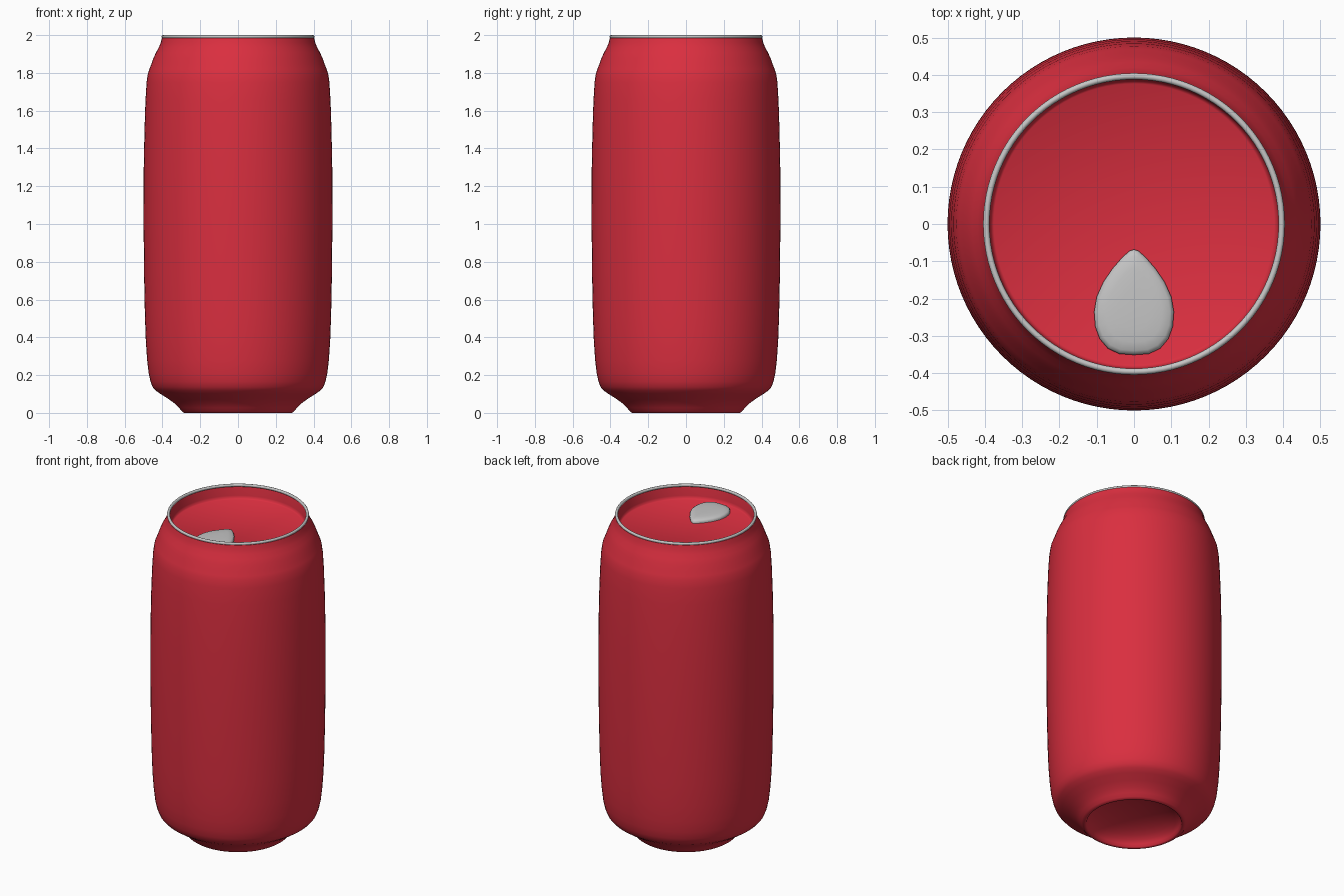
import bpy, bmesh, math

if "Cube" in bpy.data.objects:
    bpy.data.objects.remove(bpy.data.objects["Cube"])

SEGMENTS = 96


def material(name, rgb):
    m = bpy.data.materials.new(name)
    m.diffuse_color = (*rgb, 1.0)
    m.use_nodes = True
    m.node_tree.nodes["Principled BSDF"].inputs["Base Color"].default_value = m.diffuse_color
    return m


RED = material("red paint", (0.70, 0.028, 0.05))
GREY = material("bare metal", (0.56, 0.56, 0.56))


def finish(bm, name, mat, angle=40):
    bmesh.ops.recalc_face_normals(bm, faces=bm.faces)
    me = bpy.data.meshes.new(name)
    bm.to_mesh(me)
    bm.free()
    me.materials.append(mat)
    ob = bpy.data.objects.new(name, me)
    bpy.context.collection.objects.link(ob)
    bpy.ops.object.select_all(action='DESELECT')
    ob.select_set(True)
    bpy.context.view_layer.objects.active = ob
    bpy.ops.object.shade_smooth_by_angle(angle=math.radians(angle))
    return ob


def skin(bm, rings):
    """Bridge successive closed rings of verts; a one-vert ring is a pole."""
    for a, b in zip(rings, rings[1:]):
        n = max(len(a), len(b))
        for i in range(n):
            j = (i + 1) % n
            if len(a) == 1:
                bm.faces.new((a[0], b[i], b[j]))
            elif len(b) == 1:
                bm.faces.new((a[i], a[j], b[0]))
            else:
                bm.faces.new((a[i], a[j], b[j], b[i]))


def lathe(name, profile, mat, closed=False):
    bm = bmesh.new()
    rings = []
    for r, z in profile:
        n = 1 if r == 0 else SEGMENTS
        rings.append([bm.verts.new((r * math.cos(2 * math.pi * i / SEGMENTS),
                                    r * math.sin(2 * math.pi * i / SEGMENTS), z))
                      for i in range(n)])
    skin(bm, rings + rings[:1] if closed else rings)
    return finish(bm, name, mat)


# Can body: domed underside, shoulders, neck and sunken lid
dome = [(0.27 * math.sin(t * math.pi / 16), 0.1 * math.cos(t * math.pi / 16))
        for t in range(8)]
side = [(0.27, 0.004), (0.276, 0.0), (0.286, 0.0), (0.297, 0.008), (0.312, 0.027),
        (0.335, 0.05), (0.37, 0.075), (0.41, 0.1), (0.437, 0.119), (0.452, 0.137),
        (0.463, 0.165), (0.473, 0.21), (0.481, 0.28), (0.488, 0.38), (0.493, 0.52),
        (0.497, 0.72), (0.5, 1.0), (0.499, 1.3), (0.495, 1.5), (0.49, 1.65),
        (0.484, 1.75), (0.477, 1.798), (0.469, 1.82), (0.459, 1.846), (0.448, 1.877),
        (0.434, 1.908), (0.419, 1.935), (0.409, 1.96), (0.403, 1.985)]
lid = [(0.394, 1.99), (0.389, 1.975), (0.387, 1.93), (0.383, 1.915), (0.376, 1.91), (0, 1.91)]
lathe("can_body", dome + side + lid, RED)

# Metal rim around the top
rim = [(0.396 + 0.0085 * math.cos(a * math.pi / 6), 1.991 + 0.009 * math.sin(a * math.pi / 6))
       for a in range(12)]
lathe("top_rim", rim, GREY, closed=True)

# Teardrop opening plate on the lid, with a rounded upper edge
half = [(0.012, -0.072), (0.032, -0.09), (0.058, -0.12), (0.082, -0.155), (0.1, -0.195),
        (0.107, -0.235), (0.104, -0.275), (0.092, -0.308), (0.07, -0.334),
        (0.04, -0.348)]
outline = [(0, -0.068)] + half + [(0, -0.351)] + [(-x, y) for x, y in reversed(half)]
bm = bmesh.new()
rings = []
for s, z in [(1, 1.905), (1, 1.918), (0.97, 1.925), (0.9, 1.93), (0.7, 1.934), (0.4, 1.936)]:
    rings.append([bm.verts.new((x * s, -0.235 + (y + 0.235) * s, z)) for x, y in outline])
rings.append([bm.verts.new((0, -0.235, 1.9365))])
skin(bm, rings)
finish(bm, "opening_plate", GREY, 50)
